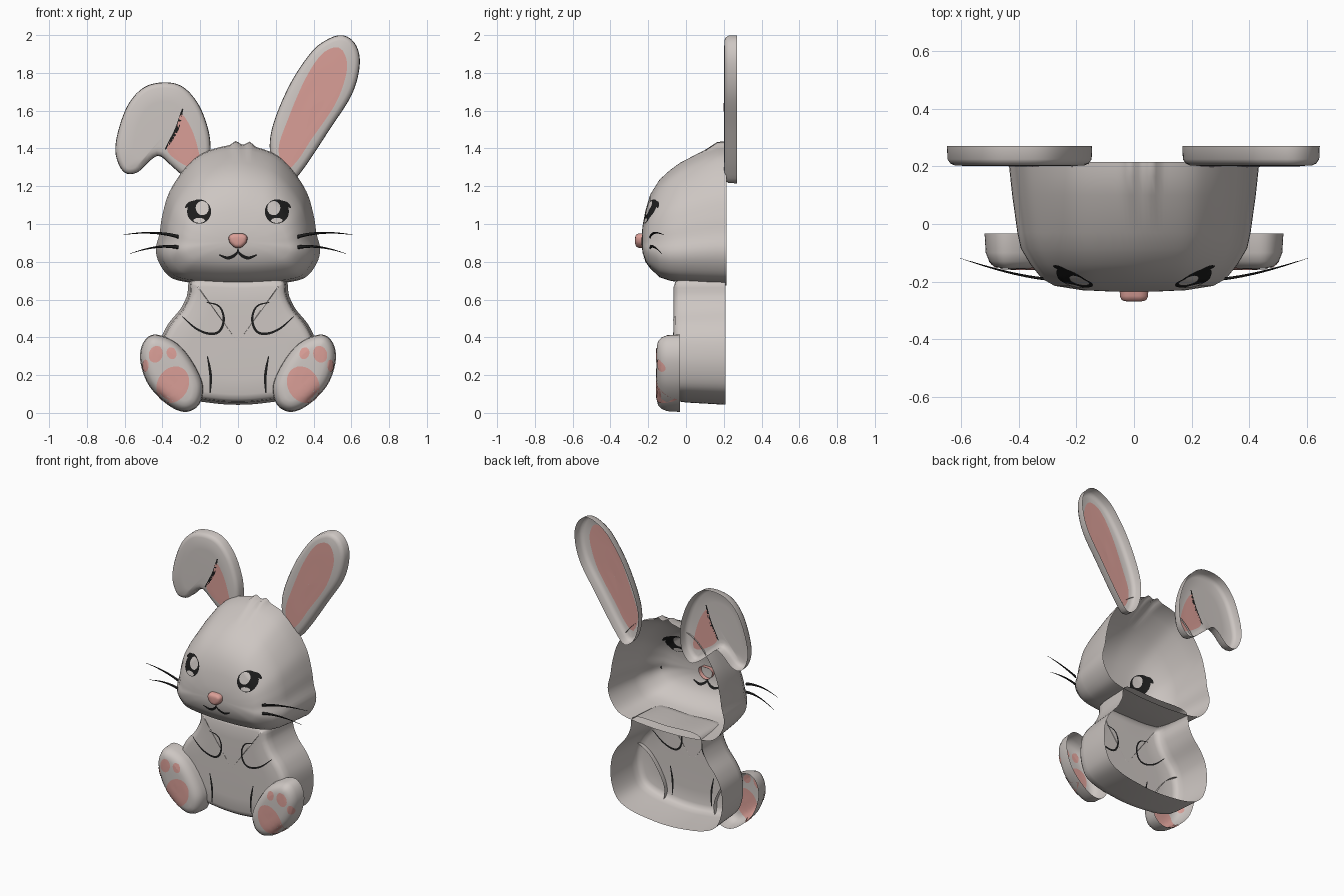
import bpy, bmesh, math
from mathutils import Vector
from mathutils.bvhtree import BVHTree

if "Cube" in bpy.data.objects:
    bpy.data.objects.remove(bpy.data.objects["Cube"])


def material(name, rgb):
    m = bpy.data.materials.new(name)
    m.diffuse_color = (*rgb, 1)
    m.use_nodes = True
    m.node_tree.nodes["Principled BSDF"].inputs["Base Color"].default_value = m.diffuse_color
    return m


FUR = material("warm_grey_fur", (0.61, 0.565, 0.54))
PINK = material("soft_pink", (0.70, 0.345, 0.31))
BLACK = material("black", (0.012, 0.012, 0.012))
TREES = {}


def spline(pts, n, closed=True):
    """Catmull-Rom resampling of 2D points, evenly spaced by length."""
    p = [Vector(q) for q in pts]
    k = len(p)
    get = (lambda i: p[i % k]) if closed else (lambda i: p[max(0, min(k - 1, i))])
    fine = []
    for i in range(k if closed else k - 1):
        a, b, c, d = get(i - 1), get(i), get(i + 1), get(i + 2)
        for s in range(16):
            t = s / 16
            fine.append(0.5 * (2 * b + (c - a) * t + (2 * a - 5 * b + 4 * c - d) * t * t
                               + (3 * b - a - 3 * c + d) * t ** 3))
    fine.append(fine[0] if closed else p[-1])
    acc = [0]
    for a, b in zip(fine, fine[1:]):
        acc.append(acc[-1] + (b - a).length)
    out, j = [], 0
    for i in range(n):
        s = acc[-1] * i / (n if closed else n - 1)
        while j < len(acc) - 2 and acc[j + 1] < s:
            j += 1
        out.append(fine[j].lerp(fine[j + 1], (s - acc[j]) / max(1e-9, acc[j + 1] - acc[j])))
    return out


def inset(line, d):
    """Move a closed outline inwards by d."""
    n = len(line)
    area = sum(line[i - 1].cross(line[i]) for i in range(n))
    sgn = 1 if area > 0 else -1
    out = []
    for i in range(n):
        t = (line[(i + 1) % n] - line[i - 1]).normalized()
        out.append(line[i] + Vector((-t.y, t.x)) * d * sgn)
    return out


def finish(name, bm, mat):
    me = bpy.data.meshes.new(name)
    bm.to_mesh(me)
    me.materials.append(mat)
    for f in me.polygons:
        f.use_smooth = True
    ob = bpy.data.objects.new(name, me)
    bpy.context.collection.objects.link(ob)
    return ob


def loft(name, rings, centre, mat=FUR):
    """Shell open at the back: rings from back to front, closed by a fan."""
    bm = bmesh.new()
    vs = [[bm.verts.new(v) for v in r] for r in rings]
    n = len(vs[0])
    for a, b in zip(vs, vs[1:]):
        for i in range(n):
            j = (i + 1) % n
            bm.faces.new((a[i], a[j], b[j], b[i]))
    c = bm.verts.new(centre)
    tip = [bm.faces.new((vs[-1][i], vs[-1][(i + 1) % n], c)) for i in range(n)]
    bm.normal_update()
    if sum(f.normal.y for f in tip) > 0:
        bmesh.ops.reverse_faces(bm, faces=bm.faces[:])
    bm.normal_update()
    TREES[name] = BVHTree.FromBMesh(bm)
    return finish(name, bm, mat)


def pillow(name, line, levels, mat=FUR):
    """Loft of one outline through (y, inset) levels; the face is a flat cap."""
    rings = [[(v.x, y, v.y) for v in inset(line, d)] for y, d in levels]
    y, d = levels[-1]
    last = inset(line, d)
    c = sum(last, Vector((0, 0))) / len(last)
    for s in (0.7, 0.35):
        rings.append([(c.x + (v.x - c.x) * s, y - 0.002, c.y + (v.y - c.y) * s) for v in last])
    return loft(name, rings, (c.x, y - 0.003, c.y), mat)


def painted(name, target, rows, closed, mat, off):
    """Drape rows of 2D points over a shell, as a thin skin on both sides."""
    bm = bmesh.new()
    for side in (1, -1):
        grid = []
        for row in rows:
            g = []
            for v in row:
                hit, nor, _, _ = TREES[target].ray_cast(Vector((v[0], -1, v[1])), Vector((0, 1, 0)))
                if hit is None:
                    hit, nor, _, _ = TREES[target].find_nearest(Vector((v[0], -0.1, v[1])))
                g.append(bm.verts.new(hit + nor * off * side))
            grid.append(g)
        n = len(grid[0])
        faces = []
        for a, b in zip(grid, grid[1:]):
            for i in range(n if closed else n - 1):
                j = (i + 1) % n
                faces.append(bm.faces.new((a[i], a[j], b[j], b[i])))
        bm.normal_update()
        if sum(f.normal.y for f in faces) * side > 0:
            bmesh.ops.reverse_faces(bm, faces=faces)
    return finish(name, bm, mat)


def patch(name, target, line, mat, off=0.003):
    c = sum(line, Vector((0, 0))) / len(line)
    rows = [[c + (v - c) * s for v in line] for s in (1, 0.8, 0.6, 0.4, 0.2, 0.005)]
    return painted(name, target, rows, True, mat, off)


def oval(x, z, rx, rz, tilt=0.0, n=28):
    out = []
    for i in range(n):
        a = math.tau * i / n
        u, w = rx * math.cos(a), rz * math.sin(a)
        out.append(Vector((x + u * math.cos(tilt) - w * math.sin(tilt),
                           z + u * math.sin(tilt) + w * math.cos(tilt))))
    return out


def stroke(name, target, pts, width, mat=BLACK):
    line = spline(pts, 24, False)
    rows = []
    for i, p in enumerate(line):
        t = (line[min(i + 1, 23)] - line[max(i - 1, 0)]).normalized()
        w = width / 2 * (0.35 + 0.65 * math.sin(math.pi * i / 23))
        q = Vector((-t.y, t.x)) * w
        rows.append([p + q, p - q])
    return painted(name, target, rows, False, mat, 0.003)


def flip(pts, s):
    return [(x * s, z) for x, z in pts]


# head: one normalised outline, scaled per depth (y, half width, bottom, top)
half = [(0, 1), (.39, .95), (.62, .85), (.83, .67), (.92, .5), (.955, .37), (1, .26),
        (.965, .165), (.85, .07), (.69, .03), (.345, .006), (0, 0)]
unit = spline(half + [(-x, z) for x, z in half[-2:0:-1]], 140)
levels = [(.215, .435, .675, 1.42), (.165, .43, .677, 1.415), (.1, .423, .68, 1.392),
          (-.03, .405, .69, 1.325), (-.085, .393, .70, 1.285), (-.14, .36, .718, 1.235),
          (-.19, .32, .765, 1.155), (-.215, .275, .80, 1.07), (-.23, .18, .85, .99),
          (-.234, .09, .88, .95)]
rings = []
for k, (y, w, zb, zt) in enumerate(levels):
    ring = []
    for v in unit:
        x, z = v.x * w, zb + v.y * (zt - zb)
        if k < 2 and v.y > 0.6:   # hair tuft
            z += sum(h * math.exp(-((x - cx) / 0.02) ** 2) for cx, h in ((-.012, .02), (.062, .022)))
        ring.append((x, y, z))
    rings.append(ring)
loft("head", rings, (0, -.235, .915))

# body
half = [(0, .715), (.235, .715), (.27, .62), (.305, .55), (.37, .47), (.41, .38), (.415, .25),
        (.37, .13), (.27, .075), (.12, .05), (0, .043)]
pillow("body", spline(half + flip(half[-2:0:-1], -1), 110),
       [(.21, 0), (.0, .012), (-.04, .018), (-.057, .03), (-.065, .055)])

# feet with pads
foot = [(.44, .415), (.5, .375), (.518, .28), (.475, .15), (.375, .045), (.28, .005), (.205, .045),
        (.185, .15), (.245, .28), (.33, .375)]
pads = [("heel_pad", .345, .15, .082, .1, -.5), ("toe_pad_middle", .435, .31, .036, .045, -.3),
        ("toe_pad_inner", .352, .315, .025, .032, .4), ("toe_pad_outer", .488, .25, .016, .032, 0)]
for s, side in ((-1, "left"), (1, "right")):
    name = side + "_foot"
    pillow(name, spline(flip(foot, s), 64),
           [(-.033, 0), (-.10, .004), (-.13, .016), (-.148, .035), (-.154, .06)])
    for n, x, z, rx, rz, a in pads:
        patch(f"{side}_{n}", name, oval(x * s, z, rx, rz, -a * s), PINK)

# ears
ear_levels = [(.27, 0), (.225, .002), (.21, .012), (.203, .028)]
upright = [(.27, 1.215), (.2, 1.27), (.168, 1.40), (.19, 1.54), (.275, 1.74), (.38, 1.9), (.46, 1.97),
           (.55, 2.0), (.62, 1.955), (.645, 1.85), (.605, 1.69), (.485, 1.5), (.345, 1.29)]
pillow("upright_ear", spline(upright, 80), ear_levels)
inner = [(.25, 1.29), (.215, 1.4), (.265, 1.555), (.355, 1.765), (.445, 1.9), (.53, 1.935),
         (.572, 1.88), (.572, 1.79), (.515, 1.635), (.39, 1.45), (.31, 1.33)]
patch("upright_ear_inner", "upright_ear", spline(inner, 60), PINK)
floppy = [(-.22, 1.225), (-.16, 1.29), (-.145, 1.4), (-.16, 1.51), (-.21, 1.635), (-.29, 1.725),
          (-.385, 1.75), (-.495, 1.725), (-.58, 1.635), (-.635, 1.49), (-.648, 1.37), (-.605, 1.275),
          (-.535, 1.272), (-.46, 1.34), (-.415, 1.36), (-.36, 1.315), (-.29, 1.255)]
pillow("floppy_ear", spline(floppy, 90), ear_levels)
patch("floppy_ear_inner", "floppy_ear",
      spline([(-.3, 1.58), (-.245, 1.5), (-.21, 1.39), (-.2, 1.3), (-.27, 1.305), (-.375, 1.39),
              (-.33, 1.49)], 40), PINK)
stroke("ear_fold_line", "floppy_ear", [(-.293, 1.61), (-.325, 1.5), (-.385, 1.395)], .02)

# eyes, mouth, whiskers and the drawn limb lines
for s, side in ((-1, "left"), (1, "right")):
    patch(side + "_eye", "head", oval(.205 * s, 1.065, .063, .064), BLACK)
    patch(side + "_eye_shine", "head", oval(.205 * s - .017 * s, 1.082, .034, .037), FUR, .005)
    patch(side + "_eye_glint", "head", oval(.205 * s, 1.018, .03, .013), FUR, .005)
    stroke(side + "_eyelash", "head", flip([(.225, 1.12), (.255, 1.105), (.278, 1.085)], s), .02)
    stroke(side + "_mouth", "head",
           flip([(0, .87), (.004, .85), (.03, .828), (.06, .822), (.1, .838)], s), .017)
    stroke(side + "_arm_line", "body",
           flip([(.165, .585), (.1, .565), (.075, .5), (.095, .435), (.145, .418), (.22, .445),
                 (.295, .51)], s), .013)
    stroke(side + "_leg_line", "body", flip([(.162, .3), (.145, .2), (.147, .105)], s), .014)
    for n, path in (("upper", [(.315, -.19, .932), (.45, -.165, .953), (.605, -.118, .943)]),
                    ("lower", [(.315, -.19, .876), (.43, -.168, .878), (.572, -.128, .843)])):
        a, b, c = (Vector((x * s, y, z)) for x, y, z in path)
        bm = bmesh.new()
        prev = None
        for i in range(17):
            t = i / 16
            p = a * (1 - t) * (1 - 2 * t) + b * 4 * t * (1 - t) + c * t * (2 * t - 1)
            w = .009 * (1 - t) + .001
            cur = [bm.verts.new(p + Vector((0, dy * w * .5, dz * w)))
                   for dy, dz in ((-1, 0), (0, 1), (1, 0), (0, -1))]
            if prev:
                for j in range(4):
                    bm.faces.new((prev[j], prev[j - 1], cur[j - 1], cur[j]))
            prev = cur
        bmesh.ops.recalc_face_normals(bm, faces=bm.faces[:])
        finish(f"{side}_{n}_whisker", bm, BLACK)

# nose
half = [(0, .952), (.03, .95), (.05, .932), (.045, .9), (.02, .876), (0, .872)]
pillow("nose", spline(half + flip(half[-2:0:-1], -1), 40),
       [(-.205, 0), (-.25, .002), (-.263, .008), (-.267, .016)], PINK)
